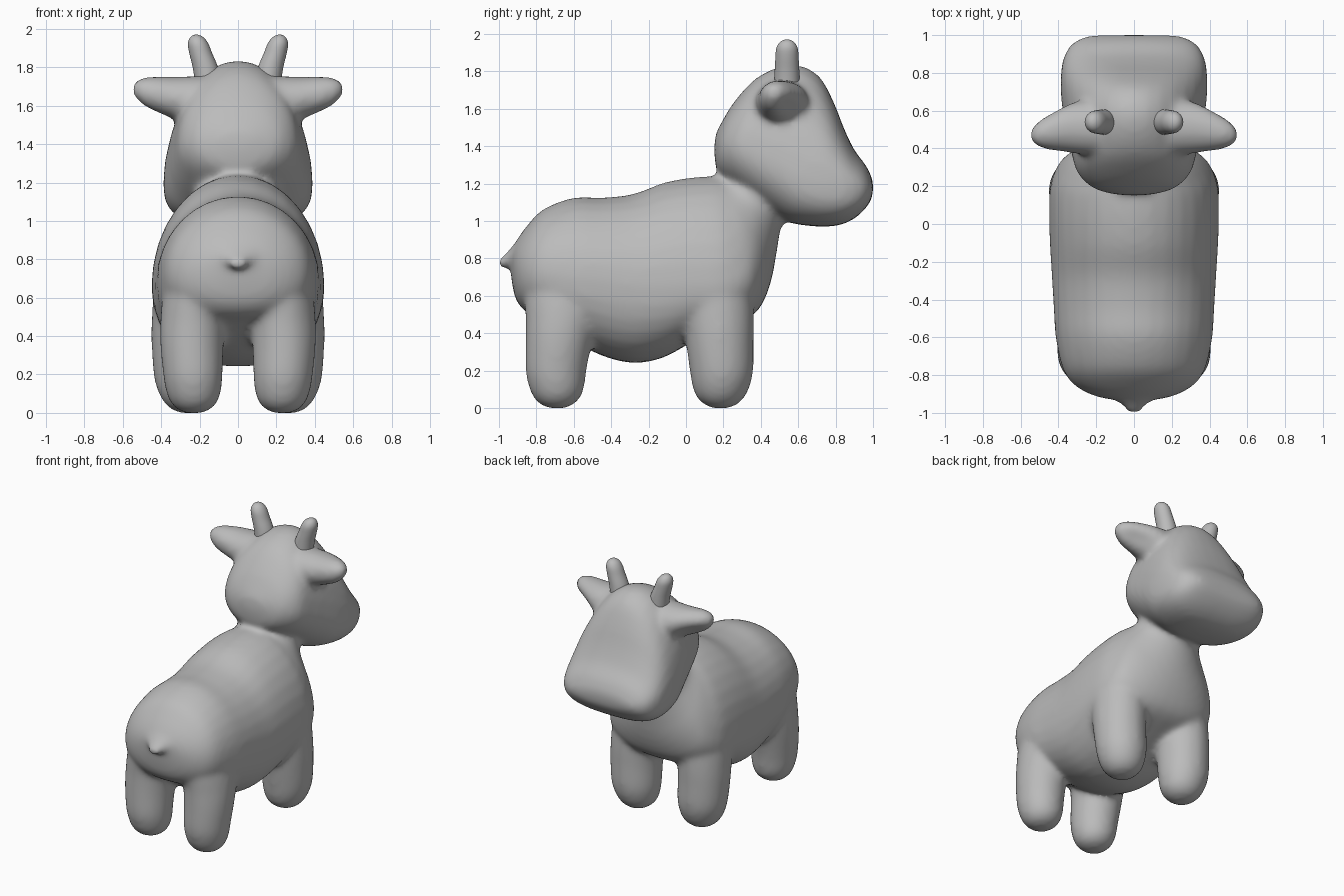
import bpy, bmesh, math
from mathutils import Vector

SEG = 32
X, Y = Vector((1, 0, 0)), Vector((0, 1, 0))

grey = bpy.data.materials.new("mid_grey")
grey.diffuse_color = (0.5, 0.5, 0.5, 1)


def oval(top, bot, w, frac=0.5, n=2.0, side=X, dent=0.0):
    """Egg-shaped ring from bot to top; half-width w is reached at frac of the height."""
    top, bot = Vector(top), Vector(bot)
    mid, pts = bot.lerp(top, frac), []
    for i in range(SEG):
        a = 2 * math.pi * i / SEG
        c, s = math.cos(a), math.sin(a)
        e = 2 / (n if s < 0 else 2 + max(0, n - 2.5))
        u = math.copysign(abs(c) ** e, c)
        v = math.copysign(abs(s) ** e, s)
        k = 1 - dent * max(0, math.cos(a + math.radians(42))) ** 4
        pts.append(mid + k * (side * (w * u) + ((top - mid) if s >= 0 else (mid - bot)) * v))
    return pts


def smooth_rings(rings, steps=3):
    """Insert Catmull-Rom rings between the given ones."""
    out = []
    for i in range(len(rings) - 1):
        r0, r1, r2 = rings[max(i - 1, 0)], rings[i], rings[i + 1]
        r3 = rings[min(i + 2, len(rings) - 1)]
        for k in range(steps):
            t = k / steps
            out.append([0.5 * (2 * b + (c - a) * t + (2 * a - 5 * b + 4 * c - d) * t ** 2
                               + (3 * b - a - 3 * c + d) * t ** 3)
                        for a, b, c, d in zip(r0, r1, r2, r3)])
    return out + [rings[-1]]


def loft(bm, rings, flip=1):
    """Skin the rings into a closed tube; flip=-1 gives the mirrored copy."""
    vs = [[bm.verts.new((p.x * flip, p.y, p.z)) for p in r] for r in smooth_rings(rings)]
    for a, b in zip(vs, vs[1:]):
        for i in range(SEG):
            j = (i + 1) % SEG
            bm.faces.new((a[i], a[j], b[j], b[i]))
    # recalculate each tube on its own so that overlapping tubes all face outwards
    caps = [bm.faces.new(vs[0]), bm.faces.new(vs[-1])]
    verts = {v for r in vs for v in r}
    faces = {f for v in verts for f in v.link_faces} | set(caps)
    bmesh.ops.recalc_face_normals(bm, faces=list(faces))


def finish(bm, name):
    me = bpy.data.meshes.new(name)
    bm.to_mesh(me)
    bm.free()
    me.polygons.foreach_set("use_smooth", [True] * len(me.polygons))
    me.materials.append(grey)
    ob = bpy.data.objects.new(name, me)
    bpy.context.collection.objects.link(ob)
    return ob


def side_rings(rows):
    """Rows: top y, top z, bottom y, bottom z, half-width, frac, n."""
    return [oval((0, ty, tz), (0, by, bz), w, f, n) for ty, tz, by, bz, w, f, n in rows]


def flat_rings(rows):
    """Rows: z, centre x, centre y, radius x, radius y."""
    return [oval((cx, cy + ry, z), (cx, cy - ry, z), rx) for z, cx, cy, rx, ry in rows]


body = bmesh.new()

# torso, from rump to neck
loft(body, side_rings([
    (-.935, .84, -.935, .70, .08, .5, 2),
    (-.91, .89, -.91, .58, .21, .5, 2.2),
    (-.85, .975, -.85, .51, .32, .45, 2.3),
    (-.76, 1.065, -.76, .47, .38, .42, 2.4),
    (-.60, 1.125, -.60, .36, .415, .44, 2.5),
    (-.45, 1.125, -.45, .28, .425, .48, 2.4),
    (-.28, 1.145, -.28, .24, .435, .46, 2.4),
    (-.12, 1.205, -.12, .27, .445, .41, 2.4),
    (.03, 1.233, .03, .35, .45, .35, 2.5),
    (.14, 1.24, .22, .43, .445, .28, 2.5),
    (.17, 1.24, .375, .51, .40, .30, 2.3),
    (.18, 1.235, .45, .66, .34, .38, 2.2),
    (.185, 1.235, .488, .85, .27, .45, 2),
    (.195, 1.235, .518, .99, .23, .5, 2),
    (.28, 1.36, .62, 1.12, .20, .5, 2)]))

# head, from the back of the skull to the muzzle
loft(body, side_rings([
    (.16, 1.47, .15, 1.39, .07, .5, 2),
    (.20, 1.545, .155, 1.32, .17, .5, 2),
    (.26, 1.64, .17, 1.26, .24, .45, 2),
    (.37, 1.76, .23, 1.20, .305, .38, 2.1),
    (.50, 1.825, .34, 1.12, .335, .33, 2.2),
    (.62, 1.83, .46, 1.04, .36, .32, 2.3),
    (.72, 1.765, .56, .99, .38, .32, 2.5),
    (.79, 1.635, .65, .975, .388, .35, 2.7),
    (.845, 1.495, .74, .97, .388, .41, 2.8),
    (.90, 1.38, .83, .98, .378, .48, 2.8),
    (.96, 1.30, .91, 1.02, .345, .5, 2.8),
    (.99, 1.24, .97, 1.08, .29, .5, 2.6),
    (1.002, 1.20, .997, 1.13, .22, .5, 2.4)]))

for flip in (1, -1):
    # back legs
    loft(body, flat_rings([
        (0, .23, -.69, .045, .045), (.02, .23, -.69, .09, .09),
        (.06, .23, -.69, .125, .128), (.12, .232, -.692, .145, .15),
        (.20, .235, -.695, .155, .163), (.35, .24, -.68, .165, .178),
        (.48, .235, -.66, .170, .198), (.62, .22, -.64, .17, .225),
        (.76, .20, -.62, .15, .22)]), flip)
    # front legs
    loft(body, flat_rings([
        (0, .26, .185, .045, .045), (.02, .26, .185, .09, .09),
        (.06, .26, .185, .13, .13), (.12, .265, .188, .155, .155),
        (.20, .27, .19, .170, .170), (.35, .275, .18, .175, .181),
        (.48, .272, .17, .178, .192), (.62, .26, .155, .18, .20),
        (.76, .24, .13, .17, .19)]), flip)
    # ears, cupped on the lower front side
    loft(body, [oval((x, y, z + rz), (x, y, z - rz), ry, .5, 2, Y, d)
                for x, y, z, ry, rz, d in [
        (.15, .51, 1.63, .15, .125, 0), (.25, .512, 1.632, .145, .122, 0),
        (.32, .512, 1.637, .138, .114, .1), (.38, .505, 1.648, .122, .104, .3),
        (.44, .492, 1.660, .102, .092, .4), (.49, .482, 1.671, .080, .076, .35),
        (.525, .475, 1.681, .055, .054, .2), (.545, .47, 1.685, .03, .03, 0),
        (.55, .47, 1.685, .01, .01, 0)]], flip)

# tail stub
loft(body, [oval((0, y, zt), (0, y, zb), w) for y, zt, zb, w in [
    (-.86, .95, .74, .20), (-.92, .875, .755, .12), (-.955, .835, .752, .07),
    (-.985, .81, .745, .045), (-1.005, .79, .755, .025)]])

ob = finish(body, "body")
# fuse the tubes into one skin and blend the joints
m = ob.modifiers.new("fuse", 'REMESH')
m.mode, m.voxel_size, m.use_smooth_shade = 'VOXEL', 0.018, True
m = ob.modifiers.new("blend", 'SMOOTH')
m.factor, m.iterations = 0.5, 14

# horns
bm = bmesh.new()
loft(bm, flat_rings([
    (1.70, .15, .54, .07, .07), (1.80, .17, .54, .066, .066),
    (1.87, .193, .54, .060, .062), (1.92, .207, .54, .054, .058),
    (1.95, .213, .54, .040, .044), (1.965, .216, .54, .022, .025),
    (1.97, .217, .54, .008, .008)]))
finish(bm, "horns").modifiers.new("mirror", 'MIRROR')
